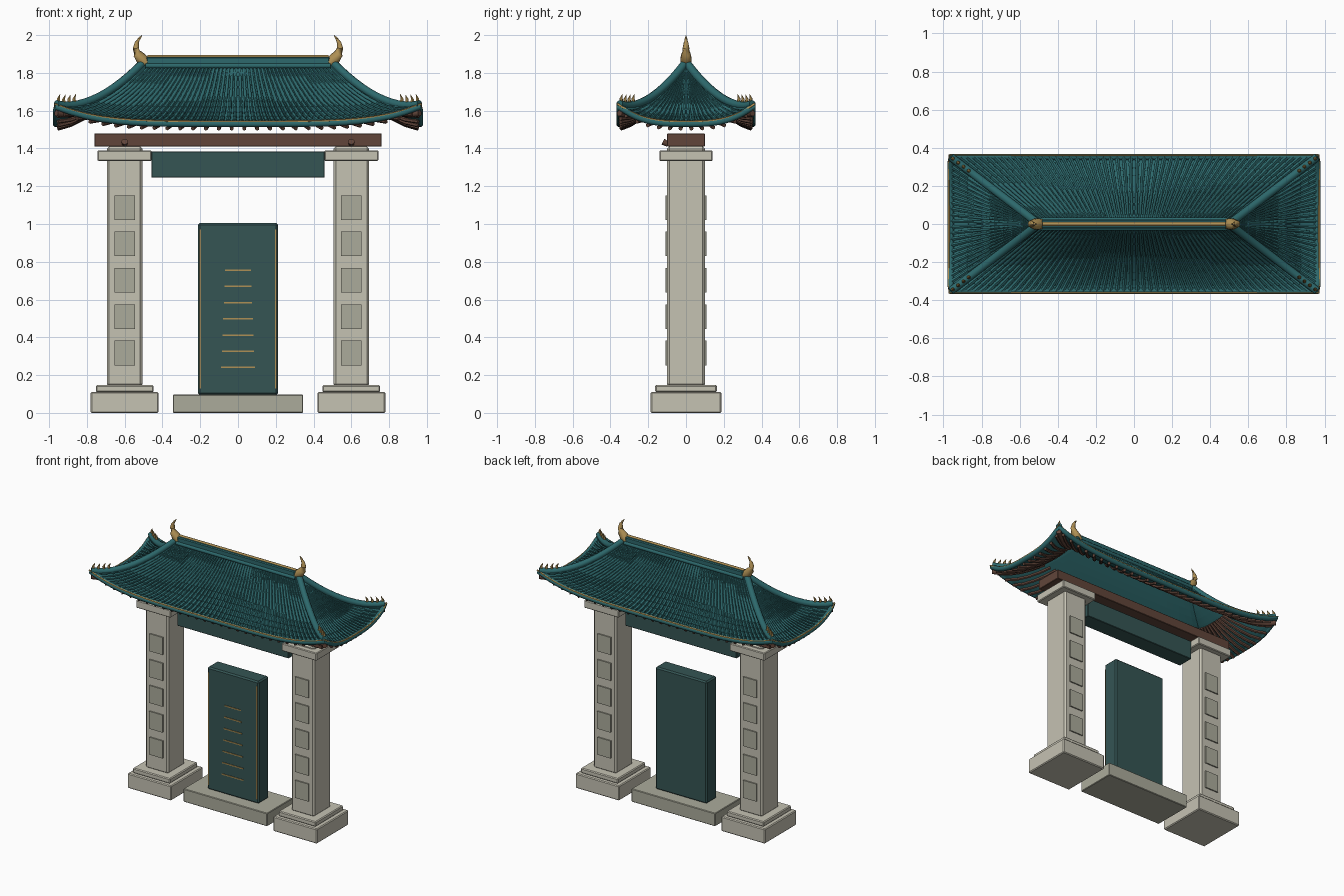
import bpy, bmesh, math
from mathutils import Vector

if "Cube" in bpy.data.objects:
    bpy.data.objects.remove(bpy.data.objects["Cube"])


def material(name, r, g, b):
    m = bpy.data.materials.new(name)
    m.diffuse_color = (r, g, b, 1)
    m.use_nodes = True
    m.node_tree.nodes["Principled BSDF"].inputs["Base Color"].default_value = m.diffuse_color
    return m


STONE = material("pale_stone", .56, .54, .45)
STONE2 = material("grey_stone", .41, .41, .33)
TEAL = material("roof_teal", .026, .14, .15)
DARK = material("dark_teal", .035, .09, .088)
GOLD = material("gold", .43, .28, .09)
WOOD = material("brown_wood", .12, .06, .042)


def add_mesh(name, verts, faces, mat):
    me = bpy.data.meshes.new(name)
    me.from_pydata(verts, [], faces)
    me.materials.append(mat)
    ob = bpy.data.objects.new(name, me)
    bpy.context.collection.objects.link(ob)
    return ob


def box(name, x0, x1, y0, y1, z0, z1, mat, bevel=0.0):
    bpy.ops.mesh.primitive_cube_add(size=1, location=((x0+x1)/2, (y0+y1)/2, (z0+z1)/2))
    ob = bpy.context.object
    ob.name = name
    ob.scale = (x1-x0, y1-y0, z1-z0)
    bpy.ops.object.transform_apply(location=False, rotation=False, scale=True)
    ob.data.materials.append(mat)
    if bevel:
        ob.modifiers.new("edge", 'BEVEL').width = bevel
    return ob


def tubes(name, paths, mat, sides=8, closed=False):
    """One object holding tapered tubes; each path is a list of (point, radius)."""
    verts, faces = [], []
    for path in paths:
        n, base = len(path), len(verts)
        for i, (p, r) in enumerate(path):
            a = path[(i-1) % n if closed else max(i-1, 0)][0]
            b = path[(i+1) % n if closed else min(i+1, n-1)][0]
            t = (b-a).normalized()
            ref = Vector((0, 0, 1)) if abs(t.z) < .9 else Vector((0, 1, 0))
            s = t.cross(ref).normalized()
            w = s.cross(t)
            for k in range(sides):
                ang = 2*math.pi*(k+.5)/sides
                verts.append(p + (s*math.cos(ang) + w*math.sin(ang))*r)
        for i in range(n if closed else n-1):
            j = (i+1) % n
            for k in range(sides):
                l = (k+1) % sides
                faces.append((base+i*sides+k, base+i*sides+l, base+j*sides+l, base+j*sides+k))
        if not closed:
            faces.append([base+k for k in reversed(range(sides))])
            faces.append([base+(n-1)*sides+k for k in range(sides)])
    ob = add_mesh(name, verts, faces, mat)
    bpy.ops.object.select_all(action='DESELECT')
    bpy.context.view_layer.objects.active = ob
    ob.select_set(True)
    bpy.ops.object.shade_smooth_by_angle(angle=math.radians(50))
    return ob


# Pillars with stepped bases, capitals and raised panels
for s, side in ((-1, "left"), (1, "right")):
    c = s*.6

    def block(part, hx, hy, z0, z1, bev):
        box(f"{side}_{part}", c-hx, c+hx, -hy, hy, z0, z1, STONE, bev)
    block("pillar_base", .18, .187, 0, .11, .006)
    block("pillar_step", .153, .163, .11, .147, .006)
    block("pillar_shaft", .094, .1, .14, 1.41, .012)
    block("pillar_capital", .143, .14, 1.333, 1.39, .005)
    for i in range(5):
        z = .317 + i*.1925
        for f, face in ((-1, "front"), (1, "back")):
            box(f"{side}_{face}_panel", c-.055, c+.055, f*.103-.006, f*.103+.006,
                z-.065, z+.065, STONE2)
    # Wooden peg on the beam
    tubes(f"{side}_beam_peg", [[(Vector((c, -.095, 1.422)), .014), (Vector((c, -.122, 1.436)), .017)]], WOOD, 10)

# Tie beam and hanging board
box("tie_beam", -.76, .76, -.1, .1, 1.41, 1.48, WOOD, .003)
box("hanging_board", -.458, .458, -.06, .06, 1.245, 1.385, DARK, .003)

# Central tablet on a plinth, with gold trim on the front only
box("tablet_plinth", -.345, .345, -.15, .15, 0, .097, STONE2, .004)
box("tablet", -.212, .212, -.06, .06, .095, 1.005, DARK, .01)
for s in (-1, 1):
    box("tablet_side_trim", s*.199-.004, s*.199+.004, -.064, -.055, .13, .97, GOLD)
for i in range(7):
    z, h = .755-i*.0857, .068+.0035*i
    box("tablet_line", -h, h, -.064, -.055, z-.004, z+.004, GOLD)

# Roof surface: concave hipped slopes with lifted corners
RX, EX, EY, ZE, RISE, LIFT = .5, .962, .352, 1.53, .315, .092
SLOPES = [(True, -1), (True, 1), (False, -1), (False, 1)]


def roof(slope, u, t, dz=0.0):
    long, s = slope
    hx, hy = RX+(EX-RX)*t, EY*t
    z = ZE + RISE*(1-t)**1.5 + LIFT*t*t*abs(u)**(4.5 if long else 3) + dz
    return Vector((u*hx, s*hy, z)) if long else Vector((s*hx, u*hy, z))


NU, NT = 24, 12
verts, faces = [], []
for sl in SLOPES:
    b = len(verts)
    verts += [roof(sl, -1+2*i/NU, j/NT) for j in range(NT+1) for i in range(NU+1)]
    faces += [(b+j*(NU+1)+i, b+j*(NU+1)+i+1, b+(j+1)*(NU+1)+i+1, b+(j+1)*(NU+1)+i)
              for j in range(NT) for i in range(NU)]
shell = add_mesh("roof_shell", verts, faces, TEAL)
bm = bmesh.new()
bm.from_mesh(shell.data)
bmesh.ops.remove_doubles(bm, verts=bm.verts, dist=1e-4)
flip = [f for f in bm.faces if f.normal.z < 0]
bmesh.ops.reverse_faces(bm, faces=flip)
bm.to_mesh(shell.data)
bm.free()
sol = shell.modifiers.new("thickness", 'SOLIDIFY')
sol.thickness, sol.offset = .014, -1

# Round tile rows, each made of overlapping tapered tiles, and rafters below
tiles, rafters = [], []
for sl in SLOPES:
    n = 54 if sl[0] else 22
    for i in range(n):
        u = -1+2*(i+.5)/n
        row = []
        for k in range(10):
            for t, f in ((k/10+.004, .8), ((k+1)/10, 1.0)):
                width = 2*(RX+(EX-RX)*t if sl[0] else EY*t)
                row.append((roof(sl, u, t, .005), max(width/n*.4*f, .002)))
        tiles.append(row)
    n = 28 if sl[0] else 12
    for i in range(n):
        u = -1+2*(i+.5)/n
        rafters.append([(roof(sl, u, t, -.026), .011) for t in (.42, .56, .7, .84, .985)])
tubes("roof_tiles", tiles, TEAL, 6)
tubes("rafters", rafters, WOOD, 6)

# Eave roll with a thin gold line around the whole edge
loop = []
for sl, d in ((SLOPES[0], 1), (SLOPES[3], 1), (SLOPES[1], -1), (SLOPES[2], -1)):
    loop += [roof(sl, d*(-1+2*i/NU), 1) for i in range(NU)]
tubes("eave_roll", [[(p, .018) for p in loop]], TEAL, 8, True)
tubes("eave_gold_line", [[(Vector((p.x*1.009, p.y*1.025, p.z+.013)), .006) for p in loop]], GOLD, 6, True)

# Hip rolls, corner beams and small corner spikes
hips, beams, spikes = [], [], []
for sl in SLOPES[:2]:
    for u in (-1, 1):
        hips.append([(roof(sl, u, i/12, .012), .022) for i in range(13)])
        beams.append([(roof(sl, u, t, -.035), .017) for t in (.45, .6, .75, .9, 1)])
        out = Vector((u*.8, sl[1]*.6, 0))
        for k, t in enumerate((.79, .85, .91, .97)):
            p = roof(sl, u, t, .022)
            spikes.append([(p, .011), (p+out*.004+Vector((0, 0, .022)), .009),
                           (p-out*.008+Vector((0, 0, .048)), .001)])
tubes("hip_rolls", hips, TEAL, 10)
tubes("corner_beams", beams, WOOD, 8)
tubes("corner_spikes", spikes, GOLD, 6)

# Main ridge with gold cap line and horned ends
box("ridge", -.485, .485, -.024, .024, 1.82, 1.885, TEAL, .006)
tubes("ridge_foot_rolls", [[(Vector((-.49, y, 1.838)), .014), (Vector((.49, y, 1.838)), .014)]
                           for y in (-.022, .022)], TEAL, 8)
tubes("ridge_gold_line", [[(Vector((-.48, 0, 1.885)), .01), (Vector((.48, 0, 1.885)), .01)]], GOLD, 8)
HORN = [(.485, 1.85, .026), (.51, 1.873, .031), (.53, 1.9, .025), (.54, 1.93, .018),
        (.535, 1.96, .012), (.522, 1.982, .007), (.508, 2.0, .001)]
tubes("ridge_horns", [[(Vector((s*x, 0, z)), r) for x, z, r in HORN] for s in (-1, 1)], GOLD, 10)
